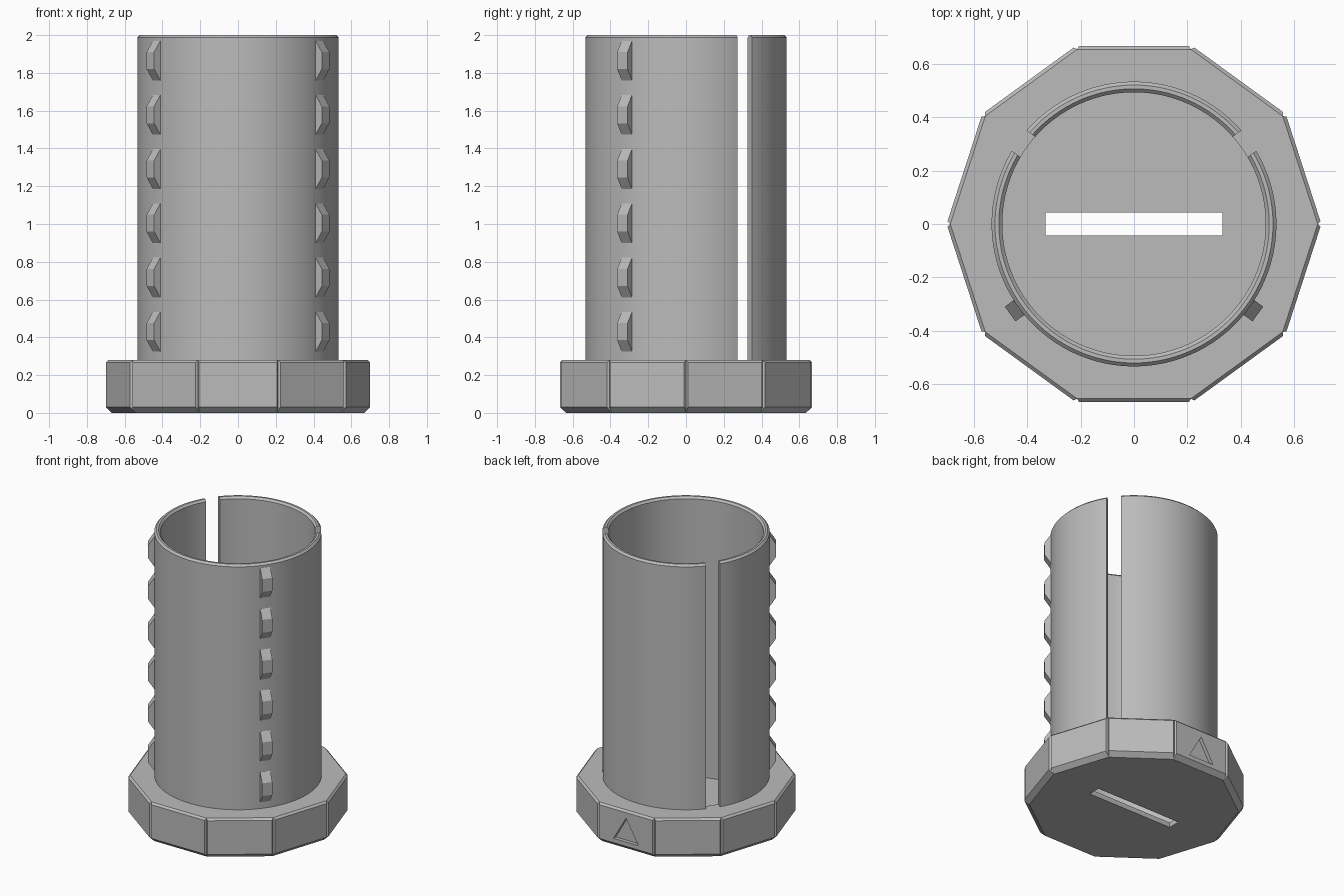
import bpy, bmesh, math
from mathutils import Matrix, Vector

cube = bpy.data.objects.get("Cube")
if cube:
    bpy.data.objects.remove(cube, do_unlink=True)

grey = bpy.data.materials.new("plain grey")
grey.use_nodes = True
COLOUR = (0.5, 0.5, 0.5, 1)
grey.diffuse_color = COLOUR
grey.node_tree.nodes["Principled BSDF"].inputs["Base Color"].default_value = COLOUR

TUBE_R, BORE_R = 0.533, 0.493
TOP, BASE_TOP, FLOOR = 2.0, 0.28, 0.035
CHAMFER = 0.013


def make(name, bm):
    bmesh.ops.remove_doubles(bm, verts=bm.verts, dist=1e-5)
    bmesh.ops.recalc_face_normals(bm, faces=bm.faces)
    mesh = bpy.data.meshes.new(name)
    bm.to_mesh(mesh)
    bm.free()
    mesh.materials.append(grey)
    obj = bpy.data.objects.new(name, mesh)
    bpy.context.collection.objects.link(obj)
    return obj


def bridge(bm, a, b):
    for i in range(len(a)):
        j = (i + 1) % len(a)
        quad = list(dict.fromkeys([a[i], a[j], b[j], b[i]]))
        bm.faces.new(quad)


def prism(name, outline, offset, matrix=Matrix()):
    """Extrude a flat outline along offset."""
    bm = bmesh.new()
    near = [bm.verts.new(matrix @ Vector(p)) for p in outline]
    far = [bm.verts.new(matrix @ (Vector(p) + Vector(offset))) for p in outline]
    bm.faces.new(near)
    bm.faces.new(far)
    bridge(bm, near, far)
    return make(name, bm)


def box(name, x0, x1, y0, y1, z0, z1, matrix=Matrix()):
    return prism(name, [(x0, y0, z0), (x1, y0, z0), (x1, y1, z0), (x0, y1, z0)],
                 (0, 0, z1 - z0), matrix)


def activate(obj):
    bpy.ops.object.select_all(action='DESELECT')
    obj.select_set(True)
    bpy.context.view_layer.objects.active = obj


def cut(obj, cutters):
    activate(obj)
    for cutter in cutters:
        mod = obj.modifiers.new("cut", 'BOOLEAN')
        mod.operation, mod.solver, mod.object = 'DIFFERENCE', 'EXACT', cutter
        bpy.ops.object.modifier_apply(modifier=mod.name)
        bpy.data.objects.remove(cutter, do_unlink=True)


def turn(degrees):
    return Matrix.Rotation(math.radians(degrees), 4, 'Z')


# Ten-sided base: chamfered panels with a V groove at every corner
def base_ring(bm, apothem, z, groove):
    verts = []
    corner_r = apothem / math.cos(math.pi / 10)
    for k in range(10):
        corner = turn(36 * k) @ Vector((corner_r, 0, z))
        before = turn(36 * (k - 1)) @ Vector((corner_r, 0, z))
        after = turn(36 * (k + 1)) @ Vector((corner_r, 0, z))
        if groove:
            inner = corner * ((apothem - CHAMFER) / apothem)
            inner.z = z
            points = [corner + (before - corner).normalized() * 0.011, inner,
                      corner + (after - corner).normalized() * 0.011]
        else:
            points = [corner] * 3
        verts += [bm.verts.new(p) for p in points]
    return verts


bm = bmesh.new()
rings = [base_ring(bm, 0.635, 0, False), base_ring(bm, 0.667, 0.03, True),
         base_ring(bm, 0.667, BASE_TOP - CHAMFER, True),
         base_ring(bm, 0.667 - CHAMFER, BASE_TOP, False)]
for low, high in zip(rings, rings[1:]):
    bridge(bm, low, high)
for ring in (rings[0], rings[-1]):
    bm.faces.new(ring[::3])
bmesh.ops.remove_doubles(bm, verts=bm.verts, dist=1e-5)
bmesh.ops.dissolve_degenerate(bm, edges=bm.edges, dist=1e-5)
base = make("base", bm)

# Bore, coin slot and triangular marker are cut from the base
SEGMENTS = 120
circle = [turn(360 * i / SEGMENTS) @ Vector((BORE_R, 0, FLOOR)) for i in range(SEGMENTS)]
bore = prism("bore_cutter", circle, (0, 0, 1))
coin_slot = box("coin_slot_cutter", -0.332, 0.332, -0.043, 0.043, -0.1, 0.2)
marker = prism("marker_cutter", [(-0.097, 0.642, 0.06), (0.097, 0.642, 0.06),
                                 (0, 0.642, 0.227)], (0, 0.1, 0))
cut(base, [bore, coin_slot, marker])

# Tube: wall section with chamfered rim, revolved
section = [(BORE_R, BASE_TOP), (TUBE_R, BASE_TOP), (TUBE_R, TOP - CHAMFER),
           (TUBE_R - CHAMFER, TOP), (BORE_R + CHAMFER, TOP), (BORE_R, TOP - CHAMFER)]
bm = bmesh.new()
columns = [[bm.verts.new(turn(360 * i / SEGMENTS) @ Vector((r, 0, z))) for r, z in section]
           for i in range(SEGMENTS)]
for i in range(SEGMENTS):
    bridge(bm, columns[i], columns[(i + 1) % SEGMENTS])
tube = make("tube", bm)

# Two full-height gaps at the back
cut(tube, [box("gap_cutter", 0.3, 0.7, -0.047, 0.047, 0.2, 2.1, turn(a)) for a in (36, 144)])

# Two columns of grip teeth at the front
for side, angle in (("right", 216), ("left", 324)):
    for n in range(6):
        z = 0.43 + 0.287 * n
        tooth = [(0.515, -0.034, z - 0.105), (TUBE_R, -0.034, z - 0.105),
                 (0.573, -0.034, z - 0.045), (0.573, -0.034, z + 0.045),
                 (TUBE_R, -0.034, z + 0.105), (0.515, -0.034, z + 0.105)]
        prism(f"{side}_tooth_{n + 1}", tooth, (0, 0.068, 0), turn(angle))

activate(tube)
bpy.ops.object.shade_smooth_by_angle(angle=math.radians(30))
